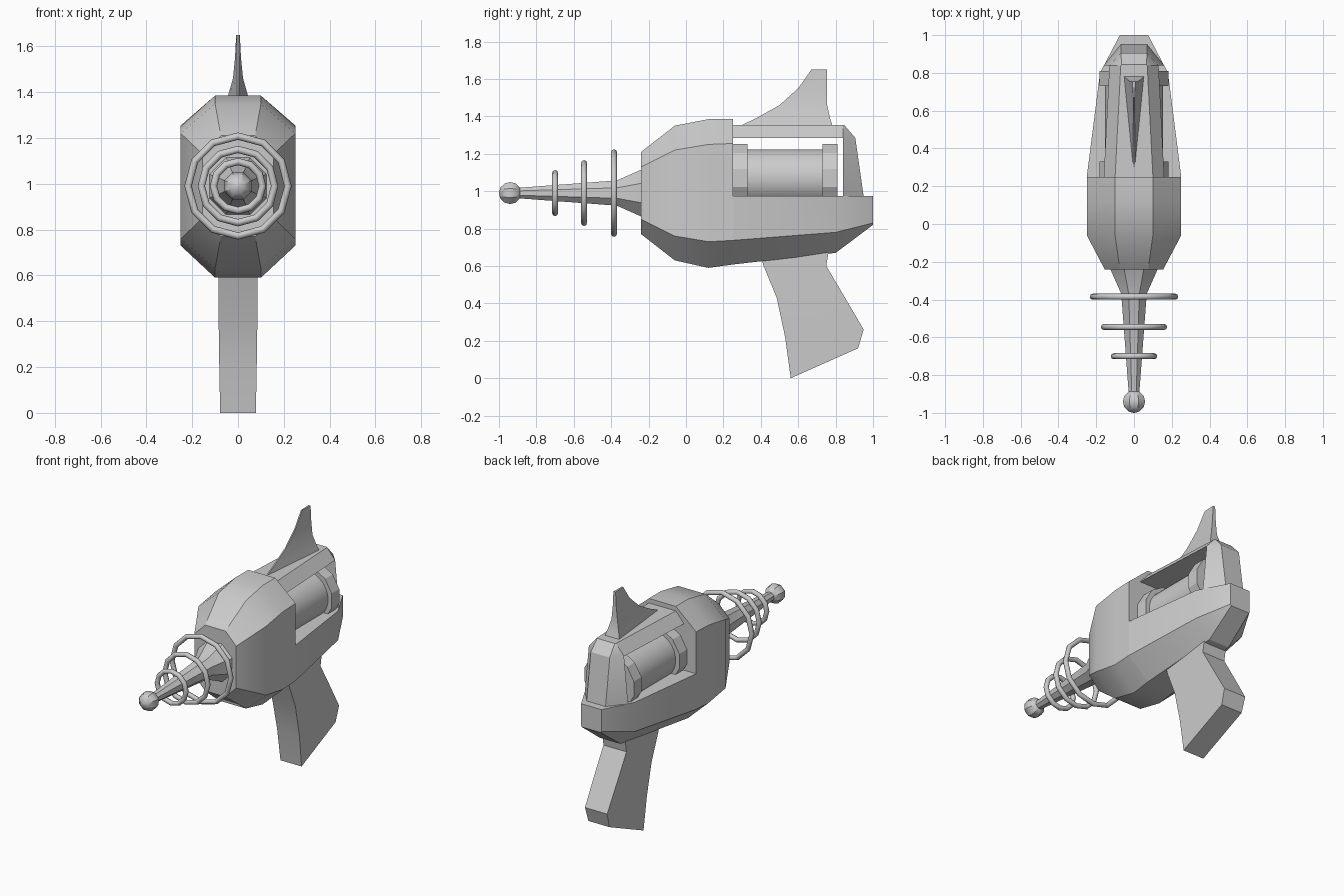
import bpy, bmesh, math
from mathutils import Matrix, Vector

if "Cube" in bpy.data.objects:
    bpy.data.objects.remove(bpy.data.objects["Cube"])

grey = bpy.data.materials.new("plain grey")
grey.use_nodes = True
COLOUR = (0.6, 0.6, 0.6, 1)
grey.diffuse_color = COLOUR
grey.node_tree.nodes["Principled BSDF"].inputs["Base Color"].default_value = COLOUR

AXIS_Z = 0.99  # height of the barrel axis


def finish(name, bm, angle=30):
    bmesh.ops.recalc_face_normals(bm, faces=bm.faces)
    mesh = bpy.data.meshes.new(name)
    bm.to_mesh(mesh)
    bm.free()
    mesh.materials.append(grey)
    obj = bpy.data.objects.new(name, mesh)
    bpy.context.collection.objects.link(obj)
    bpy.ops.object.select_all(action='DESELECT')
    obj.select_set(True)
    bpy.context.view_layer.objects.active = obj
    bpy.ops.object.shade_smooth_by_angle(angle=math.radians(angle))
    return obj


def loft(name, rings, angle=30):
    """Skin matching rings of points and cap both ends."""
    bm = bmesh.new()
    loops = [[bm.verts.new(p) for p in ring] for ring in rings]
    for a, b in zip(loops, loops[1:]):
        for i in range(len(a)):
            j = (i + 1) % len(a)
            bm.faces.new((a[i], a[j], b[j], b[i]))
    bm.faces.new(loops[0])
    bm.faces.new(loops[-1])
    return finish(name, bm, angle)


def mirrored(half):
    """Close a right-hand half outline with its mirror image in x."""
    return half + [Vector((-p[0], p[1], p[2])) for p in reversed(half)]


def lathe(name, profile, z, sides, angle=30):
    """Turn (y, radius) points about an axis along y."""
    step = 2 * math.pi / sides
    return loft(name, [[Vector((r * math.cos((i + 0.5) * step), y,
                                z + r * math.sin((i + 0.5) * step)))
                        for i in range(sides)] for y, r in profile], angle)


# Front housing: octagonal sections (y, half width, flat, top, shoulder, lower edge, bottom)
front = [(-0.24, 0.155, 0.075, 1.21, 1.13, 0.85, 0.77),
         (-0.06, 0.25, 0.10, 1.35, 1.22, 0.76, 0.63),
         (0.12, 0.25, 0.10, 1.385, 1.25, 0.73, 0.59),
         (0.25, 0.25, 0.10, 1.385, 1.255, 0.737, 0.608)]
loft("front_housing", [mirrored([Vector((f, y, t)), Vector((w, y, s)),
                                 Vector((w, y, e)), Vector((f, y, b))])
                       for y, w, f, t, s, e, b in front])

# Rear cradle: (y, half width, flat, lower edge, bottom)
rear = [(0.25, 0.25, 0.10, 0.737, 0.608), (0.8, 0.18, 0.075, 0.78, 0.67),
        (1.0, 0.075, 0.07, 0.83, 0.82)]
loft("rear_cradle", [mirrored([Vector((w, y, 0.975)), Vector((w, y, e)),
                               Vector((f, y, b))]) for y, w, f, e, b in rear])

# Bridge over the cylinder and post behind it
loft("top_bridge", [mirrored([Vector((f, y, 1.355)), Vector((w, y, 1.285))])
                    for y, f, w in [(0.25, 0.10, 0.16), (0.84, 0.07, 0.13)]])
post = [(0.97, 0.16, 0.07, 0.95), (1.285, 0.13, 0.07, 0.905), (1.355, 0.07, 0.065, 0.845)]
loft("rear_post", [mirrored([Vector((w, 0.84, z)), Vector((b, y, z))])
                   for z, w, b, y in post])

# Power cylinder with its two collars
lathe("cylinder", [(0.25, 0.155), (0.81, 0.155)], 1.07, 24)
for name, y in (("front_collar", 0.25), ("rear_collar", 0.73)):
    lathe(name, [(y, 0.188), (y + 0.08, 0.188)], 1.07, 12, 20)

# Barrel and muzzle ball
lathe("barrel", [(-0.23, 0.14), (-0.37, 0.073), (-0.9, 0.03)], AXIS_Z, 8)
lathe("muzzle_ball", [(-0.94 - 0.06 * math.cos(math.pi * k / 6),
                       max(0.004, 0.064 * math.sin(math.pi * k / 6)))
                      for k in range(7)], AXIS_Z, 8)


# Barrel rings
def torus(name, y, radius, tube=0.016, sides=12, around=8):
    bm = bmesh.new()
    verts = []
    for i in range(sides):
        turn = Matrix.Rotation(2 * math.pi * i / sides, 4, 'Y')
        verts.append([bm.verts.new(turn @ Vector((0, tube * math.sin(a), radius + tube * math.cos(a)))
                                   + Vector((0, y, AXIS_Z)))
                      for a in (2 * math.pi * k / around for k in range(around))])
    for i in range(sides):
        a, b = verts[i], verts[(i + 1) % sides]
        for k in range(around):
            m = (k + 1) % around
            bm.faces.new((a[k], a[m], b[m], b[k]))
    finish(name, bm, 50)


for name, y, radius in (("small_ring", -0.70, 0.107), ("middle_ring", -0.545, 0.16),
                        ("large_ring", -0.385, 0.218)):
    torus(name, y, radius)

# Sight fin: (z, front y, back y, back half width)
fin = [(1.345, 0.28, 0.785, 0.055), (1.39, 0.375, 0.77, 0.042), (1.46, 0.5, 0.755, 0.022),
       (1.55, 0.6, 0.755, 0.013), (1.65, 0.67, 0.755, 0.008)]
loft("sight_fin", [mirrored([Vector((0.004, f, z)), Vector((w, b, z))])
                   for z, f, b, w in fin])

# Grip: paired front and back points down its length (half width, front y, z, back y, z)
grip = [(0.085, 0.40, 0.65, 0.765, 0.69), (0.085, 0.415, 0.6, 0.75, 0.6),
        (0.085, 0.485, 0.43, 0.83, 0.465), (0.082, 0.53, 0.22, 0.95, 0.26),
        (0.078, 0.56, 0.0, 0.92, 0.16)]
loft("grip", [mirrored([Vector((w, fy, fz)), Vector((w, by, bz))])
              for w, fy, fz, by, bz in grip])
